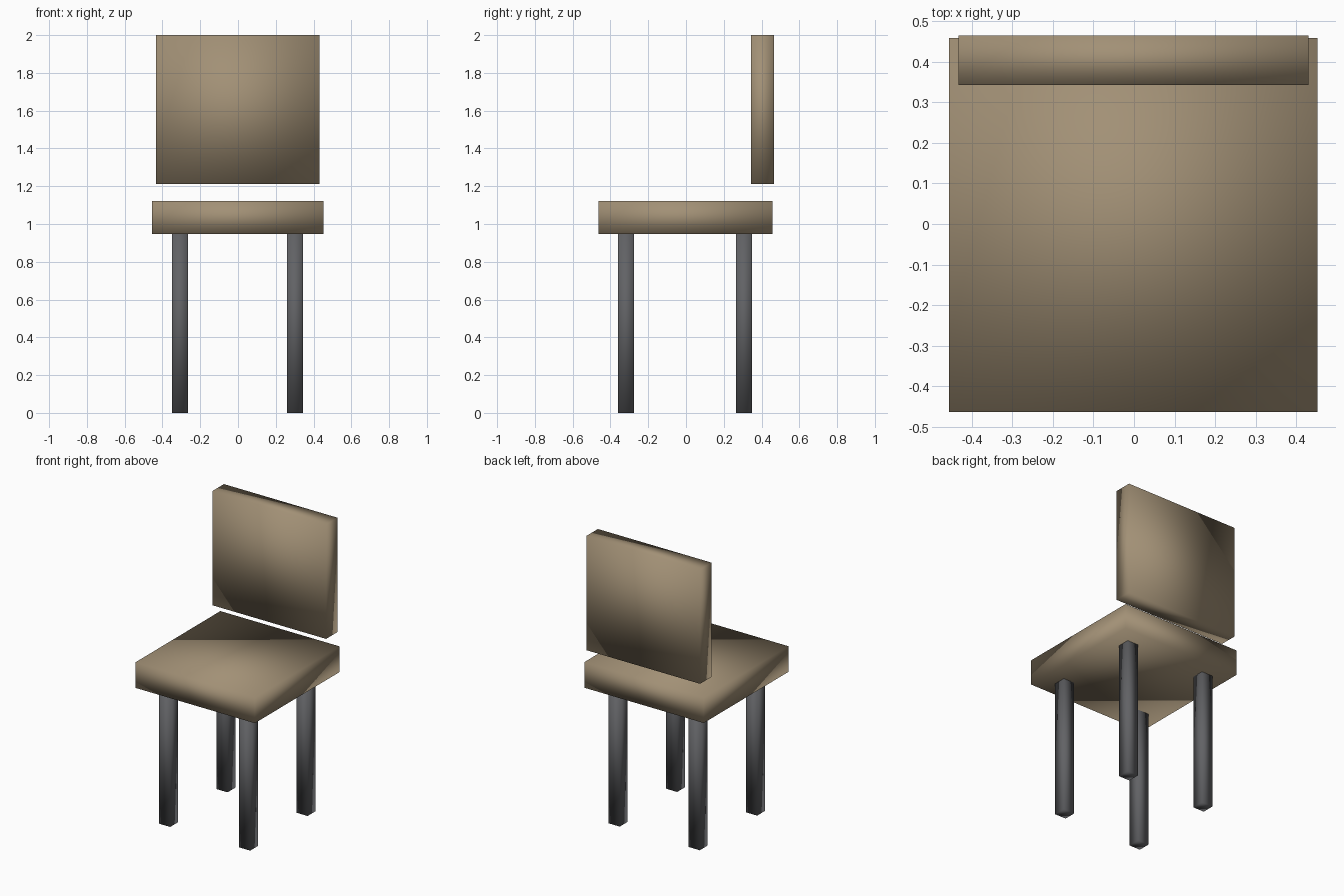
import bpy

if "Cube" in bpy.data.objects:
    bpy.data.objects.remove(bpy.data.objects["Cube"])


def material(name, color):
    mat = bpy.data.materials.new(name)
    mat.diffuse_color = (*color, 1.0)
    mat.use_nodes = True
    mat.node_tree.nodes["Principled BSDF"].inputs["Base Color"].default_value = mat.diffuse_color
    return mat


def box(name, lo, hi, mat):
    """Soft-shaded box between two opposite corners."""
    centre = [(a + b) / 2 for a, b in zip(lo, hi)]
    size = [b - a for a, b in zip(lo, hi)]
    bpy.ops.mesh.primitive_cube_add(size=1, location=centre)
    obj = bpy.context.object
    obj.name = name
    obj.scale = size
    bpy.ops.object.transform_apply(location=False, rotation=False, scale=True)
    bpy.ops.object.shade_smooth()
    obj.data.materials.append(mat)
    return obj


tan = material("tan_upholstery", (0.36, 0.28, 0.18))
dark = material("dark_metal", (0.12, 0.122, 0.13))

# Seat cushion and floating backrest
box("seat", (-0.456, -0.464, 0.946), (0.453, 0.459, 1.122), tan)
box("backrest", (-0.433, 0.343, 1.212), (0.431, 0.465, 2.0), tan)

# Four square legs
leg_half = 0.0425
for side, x in (("left", -0.307), ("right", 0.302)):
    for end, y in (("front", -0.317), ("back", 0.307)):
        box(f"{end}_{side}_leg",
            (x - leg_half, y - leg_half, 0.0),
            (x + leg_half, y + leg_half, 0.946), dark)
